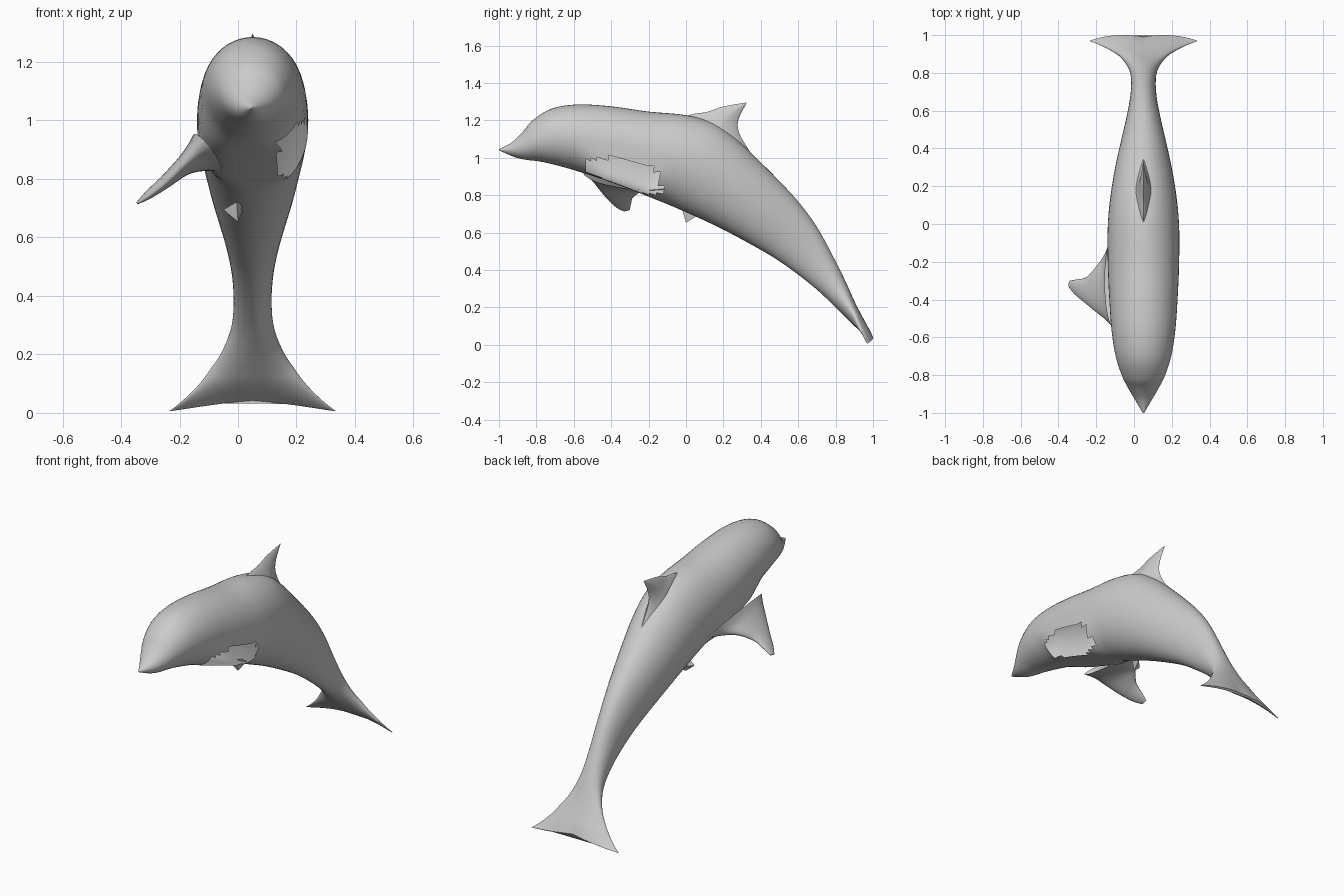
import bpy, bmesh, math
from mathutils import Vector

if "Cube" in bpy.data.objects:
    bpy.data.objects.remove(bpy.data.objects["Cube"])

CX = 0.05  # body's plane of symmetry


def smooth_rows(rows, steps):
    """Catmull-Rom interpolation through rows of numbers."""
    out = []
    n = len(rows)
    for i in range(n - 1):
        a, b, c, d = rows[max(i - 1, 0)], rows[i], rows[i + 1], rows[min(i + 2, n - 1)]
        for k in range(steps):
            t = k / steps
            out.append([0.5 * (2 * q + (r - p) * t + (2 * p - 5 * q + 4 * r - s) * t * t
                               + (3 * q - p - 3 * r + s) * t ** 3)
                        for p, q, r, s in zip(a, b, c, d)])
    out.append(list(rows[-1]))
    return out


def inside(y, z, poly):
    hit = False
    for (y1, z1), (y2, z2) in zip(poly, poly[1:] + poly[:1]):
        if (z1 > z) != (z2 > z) and y < (y2 - y1) * (z - z1) / (z2 - z1) + y1:
            hit = not hit
    return hit


def spow(v, e):
    return math.copysign(abs(v) ** e, v)


def finish(name, bm):
    bmesh.ops.recalc_face_normals(bm, faces=bm.faces)
    me = bpy.data.meshes.new(name)
    bm.to_mesh(me)
    bm.free()
    ob = bpy.data.objects.new(name, me)
    bpy.context.collection.objects.link(ob)
    bpy.ops.object.select_all(action='DESELECT')
    ob.select_set(True)
    bpy.context.view_layer.objects.active = ob
    bpy.ops.object.shade_smooth_by_angle(angle=math.radians(50))
    return ob


def loft(name, rows, axis, sides, steps, power, sweep=None, hole=None, caps=(True, True)):
    """Rings from rows of edge point A, edge point B, half thickness.
    power(y, c) gives the superellipse exponent (1 = ellipse)."""
    bm = bmesh.new()
    axis = Vector(axis).normalized()
    rings = []
    for r in smooth_rows(rows, steps):
        a, b, h = Vector(r[:3]), Vector(r[3:6]), max(r[6], 0.001)
        mid, half = (a + b) / 2, (a - b) / 2
        ring = []
        for k in range(sides):
            ang = 2 * math.pi * k / sides
            c, s = math.cos(ang), math.sin(ang)
            e = power(mid.y, c)
            p = mid + half * spow(c, e) + axis * (h * spow(s, e if e < 1 else 2 * e - 1))
            if sweep:
                p += sweep(mid.y, abs(s))
            ring.append(bm.verts.new(p))
        rings.append(ring)
    for r0, r1 in zip(rings, rings[1:]):
        for k in range(sides):
            j = (k + 1) % sides
            bm.faces.new((r0[k], r0[j], r1[j], r1[k]))
    if caps[0]:
        bm.faces.new(rings[0])
    if caps[1]:
        bm.faces.new(rings[-1])
    bmesh.ops.recalc_face_normals(bm, faces=bm.faces)
    if hole:
        gone = []
        for f in bm.faces:
            c = f.calc_center_median()
            if c.x > CX + .09 and inside(c.y, c.z, hole):
                gone.append(f)
        bmesh.ops.delete(bm, geom=gone, context='FACES')
    return finish(name, bm)


# Body and tail flukes: back y, z; belly y, z; half width
body = [
    (-1.0, 1.046, -1.0, 1.04, .004), (-.93, 1.083, -.92, 1.005, .048),
    (-.87, 1.142, -.86, .99, .083), (-.82, 1.20, -.78, .98, .115),
    (-.72, 1.262, -.68, .957, .147), (-.58, 1.285, -.56, .922, .168),
    (-.40, 1.275, -.42, .876, .18), (-.2, 1.247, -.27, .82, .188),
    (0, 1.228, -.1, .752, .19), (.15, 1.185, .02, .70, .182),
    (.27, 1.10, .13, .65, .167), (.38, .995, .24, .595, .147),
    (.5, .875, .36, .53, .12), (.605, .76, .48, .46, .094),
    (.70, .63, .6, .375, .073), (.785, .475, .70, .295, .065),
    (.85, .345, .78, .22, .074), (.90, .235, .85, .15, .112),
    (.94, .155, .895, .105, .163), (.968, .10, .94, .068, .222),
    (.99, .05, .978, .042, .286)]


def fluke_sweep(y, s):
    w = min(max((y - .90) / .08, 0), 1)
    return Vector((0, .055 * s - .07 * s * s, -.04 * s ** 1.3)) * w


# Belly is squarer between the flippers, an ellipse elsewhere
def body_power(y, c):
    if c >= 0:
        return 1
    w = min(max((.3 - abs(y + .32)) / .18, 0), 1)
    return 1 - .42 * w * w * (3 - 2 * w)


# The body is broken open on the right where a flipper is missing
opening = [(-.55, .95), (-.54, .985), (-.46, 1.005), (-.25, .985), (-.155, .91),
           (-.115, .82), (-.24, .805), (-.42, .865), (-.5, .89)]
loft("body", [(CX, a, b, CX, c, d, w) for a, b, c, d, w in body],
     (1, 0, 0), 48, 5, body_power, fluke_sweep, opening)

# Dorsal fin: leading y, z; trailing y, z; half thickness
dorsal = [(-.06, 1.2, .40, .95, .06), (.03, 1.232, .318, 1.07, .044),
          (.115, 1.246, .281, 1.145, .029), (.2, 1.274, .281, 1.205, .017),
          (.325, 1.296, .322, 1.290, .002)]
loft("dorsal_fin", [(CX, a, b, CX, c, d, w) for a, b, c, d, w in dorsal],
     (1, 0, 0), 24, 5, lambda y, c: 1.3, caps=(False, True))

# Left flipper: leading point, trailing point, half thickness
flipper = [(-.105, -.55, .92, -.105, -.05, .86, .075),
           (-.145, -.51, .89, -.14, -.14, .85, .05),
           (-.19, -.475, .845, -.19, -.215, .835, .032),
           (-.25, -.425, .785, -.25, -.28, .793, .022),
           (-.31, -.375, .737, -.30, -.293, .757, .014),
           (-.345, -.335, .715, -.342, -.30, .722, .004)]
loft("flipper", flipper, (-.65, 0, .75), 24, 5, lambda y, c: 1, caps=(False, True))

# Small loose shard under the belly
bm = bmesh.new()
v = [bm.verts.new(p) for p in ((-.05, -.01, .695), (-.005, -.02, .722), (.015, .02, .722),
                               (.015, .06, .69), (0, 0, .653))]
for f in ((0, 1, 4), (1, 2, 4), (2, 3, 4), (3, 0, 4)):
    bm.faces.new([v[i] for i in f])
finish("belly_shard", bm)
